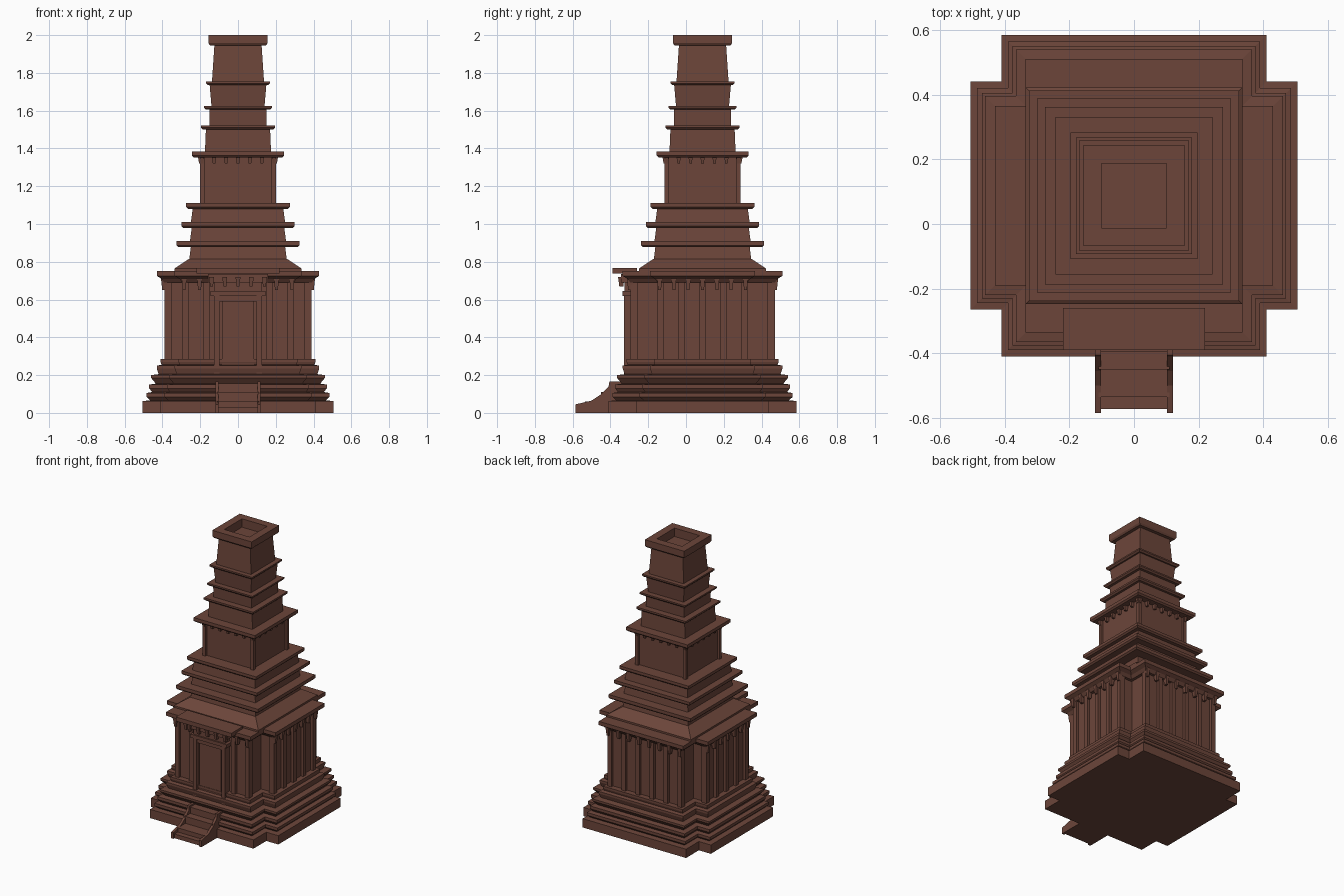
import bpy, bmesh
from mathutils import Vector

cube = bpy.data.objects.get("Cube")
if cube:
    bpy.data.objects.remove(cube, do_unlink=True)

CENTRE_Y = 0.0875   # the tower stands behind the porch

stone = bpy.data.materials.new("brown stone")
stone.use_nodes = True
colour = (0.15, 0.06, 0.042, 1)
stone.diffuse_color = colour
stone.node_tree.nodes["Principled BSDF"].inputs["Base Color"].default_value = colour


def finish(name, bm):
    bmesh.ops.recalc_face_normals(bm, faces=bm.faces)
    mesh = bpy.data.meshes.new(name)
    bm.to_mesh(mesh)
    bm.free()
    mesh.materials.append(stone)
    obj = bpy.data.objects.new(name, mesh)
    bpy.context.collection.objects.link(obj)
    return obj


def square(half):
    return [(half, half), (-half, half), (-half, -half), (half, -half)]


def cross(inset):
    """Square plan with a notch at each corner, shrunk by the inset."""
    x, xi, y, yi = (v - inset for v in (0.505, 0.41, 0.4975, 0.3525))
    corner = [(x, yi), (xi, yi), (xi, y)]
    mirrored = [(-a, b) for a, b in reversed(corner)]
    top = corner + mirrored
    return top + [(-a, -b) for a, b in top]


def loft(name, plan, profile):
    """Stack plan outlines along a profile of (size, height)."""
    bm = bmesh.new()
    rings = [[bm.verts.new((x, y + CENTRE_Y, z)) for x, y in plan(size)]
             for size, z in profile]
    for low, high in zip(rings, rings[1:]):
        for i in range(len(low)):
            j = (i + 1) % len(low)
            bm.faces.new((low[i], low[j], high[j], high[i]))
    bm.faces.new(rings[0])
    bm.faces.new(rings[-1])
    return finish(name, bm)


def boxes(name, items, taper=1.0):
    """Blocks given as (x range, y range, z range); taper narrows the foot."""
    bm = bmesh.new()
    for ranges in items:
        lows, highs = zip(*ranges)
        size = Vector(highs) - Vector(lows)
        mid = (Vector(highs) + Vector(lows)) / 2
        for v in bmesh.ops.create_cube(bm, size=1)["verts"]:
            k = taper if v.co.z < 0 else 1
            v.co = mid + Vector((v.co.x * size.x * k, v.co.y * size.y * k, v.co.z * size.z))
    return finish(name, bm)


def on_wall(axis, sign, along, out, width, depth, z0, z1):
    """Block on one of the four walls, its outer face at distance out."""
    a = (along - width / 2, along + width / 2)
    b = tuple(sorted((sign * (out - depth), sign * out)))
    x, y = (b, a) if axis == 0 else (a, b)
    return x, (y[0] + CENTRE_Y, y[1] + CENTRE_Y), (z0, z1)


def spread(half, count):
    return [half * (2 * i / (count - 1) - 1) for i in range(count)]


SIDES = [(axis, sign) for axis in (0, 1) for sign in (-1, 1)]

# Moulded plinth
loft("plinth", cross, [
    (0, 0), (0, .063), (.04, .066), (.02, .085), (.02, .105), (.05, .11),
    (.035, .13), (.035, .15), (.07, .155), (.045, .185), (.045, .2),
    (.085, .205), (.075, .235), (.075, .25), (.1, .255), (.095, .27), (.095, .285)])

# Recessed walls and cornice
loft("hall_walls", cross, [(.135, .27), (.135, .71)])
loft("hall_cornice", cross, [(.115, .69), (.1, .71), (.075, .725), (.075, .752)])

# Pilasters and hanging brackets round the hall
pilasters, brackets = [], []
for axis, sign in SIDES:
    front = (axis, sign) == (1, -1)
    out, half = (.39, .2375) if axis == 0 else (.3825, .295)
    for u in spread(half - .016, 5 if axis == 0 else 6):
        if not (front and abs(u) < .14):
            pilasters.append(on_wall(axis, sign, u, out, .032, .04, .28, .70))
    for u in spread(half - .01, 7 if axis == 0 else 8):
        if not (front and abs(u) < .14):
            brackets.append(on_wall(axis, sign, u, out + .018, .026, .035, .65, .715))
boxes("hall_pilasters", pilasters)
boxes("hall_brackets", brackets, .6)

# Flared roof over the hall
loft("hall_roof", square, [(.335, .74), (.335, .765), (.29, .795), (.26, .815)])

# Tower tiers: foot height, slab bottom, slab top, body foot, body head, slab half
TIERS = [
    ("first_tier", .80, .877, .91, .26, .25, .325),
    ("second_tier", .91, .98, 1.01, .255, .245, .30),
    ("third_tier", 1.01, 1.08, 1.11, .25, .24, .275),
    ("shrine_tier", 1.11, 1.352, 1.385, .187, .187, .243),
    ("fifth_tier", 1.385, 1.5, 1.522, .175, .17, .196),
    ("sixth_tier", 1.522, 1.605, 1.625, .15, .152, .18),
    ("seventh_tier", 1.625, 1.735, 1.755, .14, .15, .17),
]
for name, z0, z1, z2, foot, head, slab in TIERS:
    loft(name, square, [(foot, z0 - .005), (head, z1), (slab - .01, z1), (slab, z1 + .01), (slab, z2)])

# Hollow crown
loft("crown", square, [(.138, 1.75), (.125, 1.945), (.148, 1.945), (.156, 1.957),
                       (.156, 2), (.1, 2), (.1, 1.94)])

# Corner posts and brackets of the shrine tier
boxes("shrine_posts", [((x - .012, x + .012), (y + CENTRE_Y - .012, y + CENTRE_Y + .012), (1.105, 1.355))
                       for x, y in square(.19)])
boxes("shrine_brackets", [on_wall(axis, sign, u, .212, .022, .03, 1.32, 1.355)
                          for axis, sign in SIDES for u in spread(.19, 7)], .6)

# Porch, door frame and canopy
boxes("porch", [((-.125, .125), (-.30, -.22), (.15, .735))])
boxes("door_jambs", [((s * .112 - .014, s * .112 + .014), (-.328, -.28), (.15, .62)) for s in (-1, 1)])
boxes("door_panel", [((-.085, .085), (-.312, -.29), (.15, .59))])
boxes("door_lintel", [((-.125, .125), (-.322, -.28), (.59, .62)),
                      ((-.145, .145), (-.335, -.26), (.62, .645)),
                      ((-.125, .125), (-.325, -.26), (.645, .69)),
                      ((-.16, .16), (-.345, -.26), (.69, .735))])
boxes("porch_brackets", [((u - .013, u + .013), (-.36, -.325), (.67, .72)) for u in spread(.14, 5)], .6)
boxes("porch_canopy", [((-.22, .22), (-.39, -.26), (.738, .768))])

# Stairs with sloping side walls
boxes("stairs", [((-.11, .11), (-.572, -.35), (0, .03)), ((-.11, .11), (-.535, -.35), (.03, .06)),
                 ((-.11, .11), (-.45, -.35), (.06, .11)), ((-.115, .115), (-.395, -.25), (.06, .155))])
SLOPE = [(-.3, 0), (-.585, 0), (-.585, .045), (-.5, .065), (-.455, .095), (-.41, .14), (-.405, .167), (-.3, .167)]
for side, s in (("left", 1), ("right", -1)):
    bm = bmesh.new()
    face = bm.faces.new([bm.verts.new((s * .102, y, z)) for y, z in SLOPE])
    extruded = bmesh.ops.extrude_face_region(bm, geom=[face])["geom"]
    for v in extruded:
        if isinstance(v, bmesh.types.BMVert):
            v.co.x += s * .018
    bm.faces.new([v for v in face.verts]) if not face.is_valid else None
    finish("stair_wall_" + side, bm)
